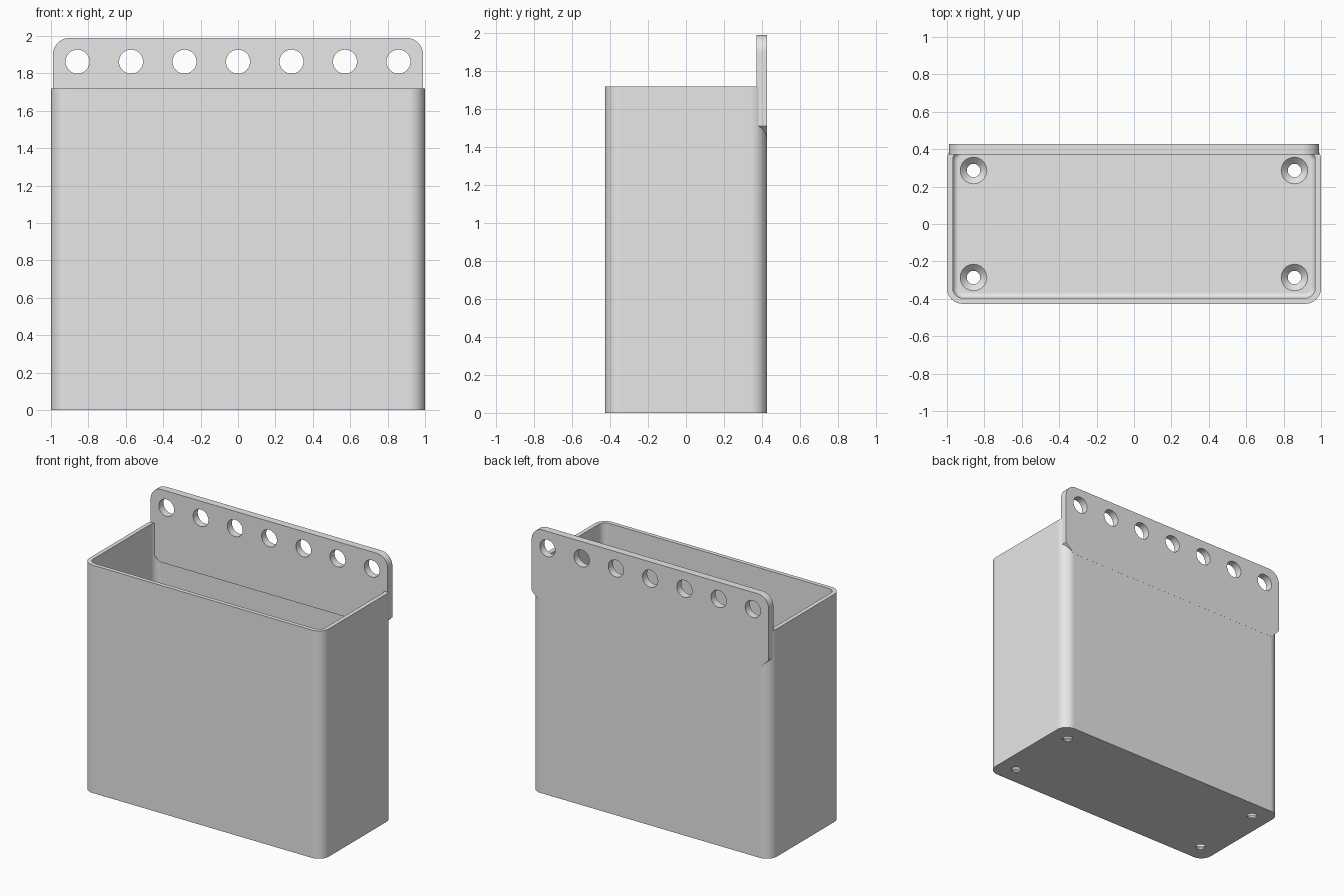
import bpy, bmesh
from math import sin, cos, pi, radians
from mathutils import Matrix

if "Cube" in bpy.data.objects:
    bpy.data.objects.remove(bpy.data.objects["Cube"], do_unlink=True)

grey = bpy.data.materials.new("light grey plastic")
grey.use_nodes = True
COLOUR = (0.8, 0.8, 0.8, 1)
grey.diffuse_color = COLOUR
grey.node_tree.nodes["Principled BSDF"].inputs["Base Color"].default_value = COLOUR

# Main dimensions
HALF_X, HALF_Y, WALL = 1.0, 0.427, 0.031
RIM, FLOOR, TOP = 1.72, 0.045, 1.99
PITCH = 0.286


def arc(cx, cy, r, start, steps=10):
    """Quarter circle of points, counter-clockwise from the start angle."""
    return [(cx + r * cos(start + i * pi / 2 / steps),
             cy + r * sin(start + i * pi / 2 / steps)) for i in range(steps + 1)]


def rounded_rectangle(hx, hy, r):
    pts = []
    for k, (sx, sy) in enumerate([(1, 1), (-1, 1), (-1, -1), (1, -1)]):
        pts += arc(sx * (hx - r), sy * (hy - r), r, k * pi / 2)
    return pts


def finish(name, bm):
    bmesh.ops.recalc_face_normals(bm, faces=bm.faces)
    mesh = bpy.data.meshes.new(name)
    bm.to_mesh(mesh)
    bm.free()
    mesh.materials.append(grey)
    ob = bpy.data.objects.new(name, mesh)
    bpy.context.collection.objects.link(ob)
    return ob


def prism(name, outline, z0, z1, fillet=0, upright=False):
    bm = bmesh.new()
    base = bm.faces.new([bm.verts.new((x, y, z0)) for x, y in outline])
    out = bmesh.ops.extrude_face_region(bm, geom=[base])
    moved = [g for g in out["geom"] if isinstance(g, bmesh.types.BMVert)]
    bmesh.ops.translate(bm, verts=moved, vec=(0, 0, z1 - z0))
    if fillet:
        low = [e for e in bm.edges if all(v.co.z < z0 + 0.001 for v in e.verts)]
        bmesh.ops.bevel(bm, geom=low, offset=fillet, segments=5,
                        profile=0.5, affect="EDGES")
    if upright:
        bmesh.ops.rotate(bm, verts=bm.verts, cent=(0, 0, 0),
                         matrix=Matrix.Rotation(pi / 2, 3, "X"))
    return finish(name, bm)


def cone(name, r0, r1, depth, place):
    bm = bmesh.new()
    bmesh.ops.create_cone(bm, cap_ends=True, segments=40, radius1=r0,
                          radius2=r1, depth=depth, matrix=place)
    return finish(name, bm)


def combine(target, tool, operation):
    mod = target.modifiers.new(operation.lower(), "BOOLEAN")
    mod.operation, mod.solver, mod.object = operation, "EXACT", tool
    bpy.ops.object.select_all(action="DESELECT")
    bpy.context.view_layer.objects.active = target
    target.select_set(True)
    bpy.ops.object.modifier_apply(modifier=mod.name)
    bpy.data.objects.remove(tool, do_unlink=True)


# Open bin with rounded corners and a filleted floor
bin_body = prism("bin", rounded_rectangle(HALF_X, HALF_Y, 0.085), 0, RIM)
cavity = prism("cavity", rounded_rectangle(HALF_X - WALL, HALF_Y - WALL, 0.055),
               FLOOR, RIM + 0.2, fillet=0.03)
combine(bin_body, cavity, "DIFFERENCE")

# Countersunk screw holes in the floor
for x in (-3 * PITCH, 3 * PITCH):
    for y in (-PITCH, PITCH):
        combine(bin_body, cone("screw_hole", 0.036, 0.036, 0.3,
                               Matrix.Translation((x, y, 0))), "DIFFERENCE")
        sink = cone("countersink", 0.034, 0.072, 0.038,
                    Matrix.Translation((x, y, FLOOR - 0.018)))
        combine(bin_body, sink, "DIFFERENCE")

# Hanging panel: rounded top corners, chamfered bottom corners
px, low, cut, r = 0.99, 1.44, 0.07, 0.09
panel_outline = ([(px - cut, low), (px, low + cut)]
                 + arc(px - r, TOP - r, r, 0)
                 + arc(-px + r, TOP - r, r, pi / 2)
                 + [(-px, low + cut), (-px + cut, low)])
panel = prism("hanging_panel", panel_outline, -HALF_Y - 0.0005, -0.372, upright=True)
combine(bin_body, panel, "UNION")

# Row of hanging holes
for i in range(-3, 4):
    place = Matrix.Translation((i * PITCH, 0.4, 1.863)) @ Matrix.Rotation(pi / 2, 4, "X")
    combine(bin_body, cone("hanging_hole", 0.064, 0.064, 0.3, place), "DIFFERENCE")

# Smooth rounded corners, crisp edges, flat walls
bin_body.name = "wall_bin"
bpy.ops.object.shade_smooth_by_angle(angle=radians(30))
normals = bin_body.modifiers.new("flat walls", "WEIGHTED_NORMAL")
normals.keep_sharp = True
